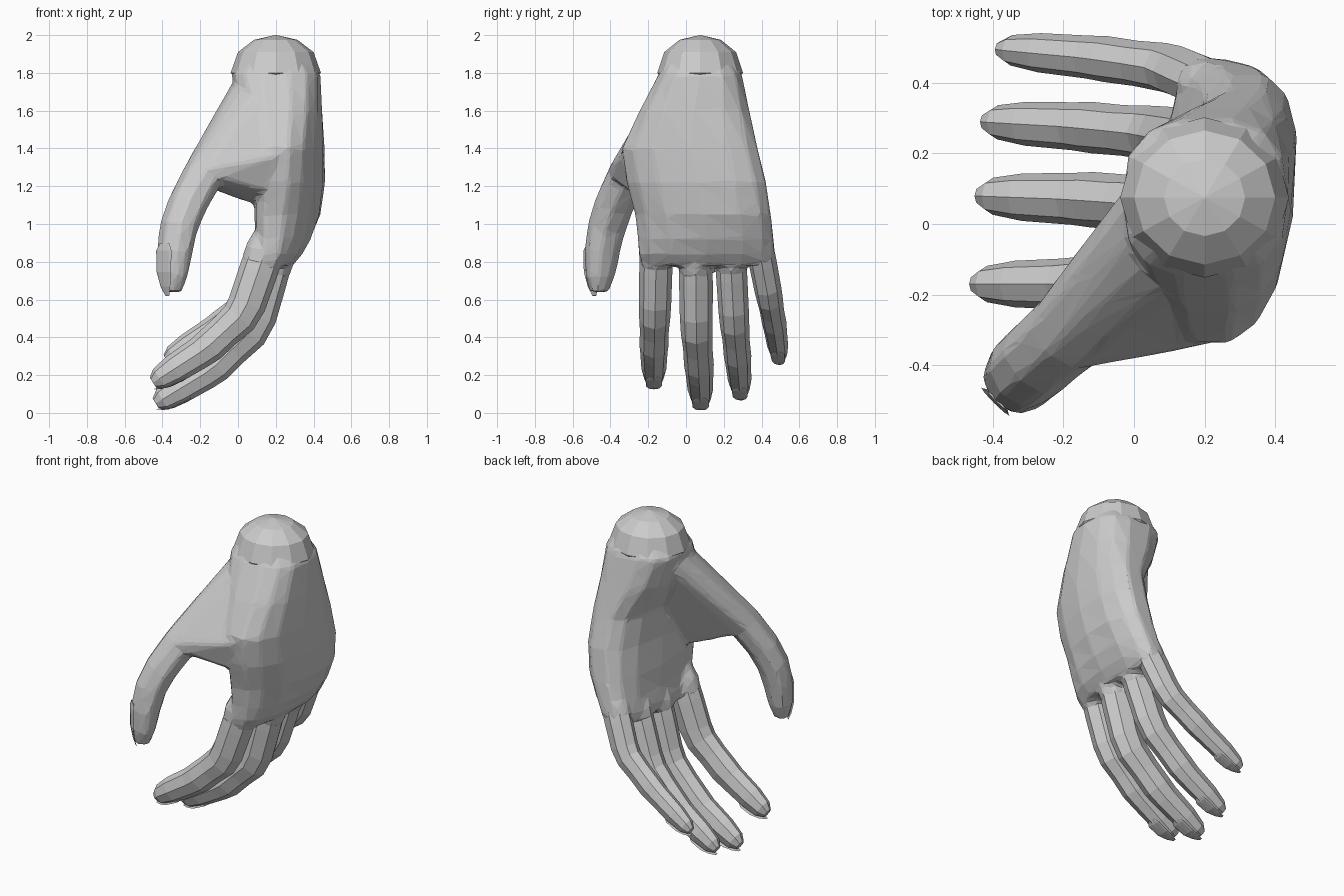
import bpy
import bmesh
from math import cos, sin, pi
from mathutils import Vector

cube = bpy.data.objects.get("Cube")
if cube:
    bpy.data.objects.remove(cube)

skin = bpy.data.materials.new("plain_grey")
skin.use_nodes = True
GREY = (0.6, 0.6, 0.6, 1)
skin.diffuse_color = GREY
skin.node_tree.nodes["Principled BSDF"].inputs["Base Color"].default_value = GREY


def add_loft(bm, rings):
    """Skin a list of equal-length rings and cap both ends."""
    loops = [[bm.verts.new(p) for p in ring] for ring in rings]
    n = len(loops[0])
    for a, b in zip(loops, loops[1:]):
        for i in range(n):
            j = (i + 1) % n
            bm.faces.new((a[i], a[j], b[j], b[i]))
    bm.faces.new(loops[0])
    bm.faces.new(loops[-1])


def add_hull(bm, points):
    """Closed convex solid around the points."""
    verts = [bm.verts.new(p) for p in points]
    result = bmesh.ops.convex_hull(bm, input=verts)
    inner = [v for v in result["geom_interior"] if isinstance(v, bmesh.types.BMVert)]
    bmesh.ops.delete(bm, geom=inner, context="VERTS")


def finish(name, bm):
    bmesh.ops.recalc_face_normals(bm, faces=bm.faces)
    mesh = bpy.data.meshes.new(name)
    bm.to_mesh(mesh)
    bm.free()
    mesh.materials.append(skin)
    obj = bpy.data.objects.new(name, mesh)
    bpy.context.collection.objects.link(obj)
    return obj


def level_ring(z, cx, cy, rx, ry, bow=0.0, tilt=0.0, e=1.0, n=14):
    """Horizontal rounded section; bow curls both edges, tilt slants it."""
    ring = []
    for i in range(n):
        c, s = cos(2 * pi * i / n), sin(2 * pi * i / n)
        x = rx * abs(c) ** e * (1 if c > 0 else -1)
        k = abs(s) ** e * (1 if s > 0 else -1)
        ring.append(Vector((cx + x - bow * k * k + tilt * k, cy + ry * k, z)))
    return ring


def frame(path, i, side):
    """Back-of-finger direction and sideways direction at a path point."""
    t = (path[min(i + 1, len(path) - 1)] - path[max(i - 1, 0)]).normalized()
    u = t.cross(side).normalized()
    return u, u.cross(t)


def tube_rings(path, radii, side, depth, n=8):
    """Tapered sections that stay square to the path."""
    rings = []
    for i, (p, r) in enumerate(zip(path, radii)):
        u, v = frame(path, i, side)
        rings.append([p + u * r * depth * cos(2 * pi * k / n)
                      + v * r * sin(2 * pi * k / n) for k in range(n)])
    return rings


def tube(name, path, radii, side, depth):
    bm = bmesh.new()
    add_loft(bm, tube_rings(path, radii, side, depth))
    finish(name, bm)


def nail(name, start, end, side, width, lift):
    """Thin tapered plate lying on the back of a fingertip."""
    path = [start.lerp(end, f) for f in (0, 0.15, 0.6, 0.9, 1.09)]
    u, _ = frame(path, 2, side)
    path = [p + u * lift * k for p, k in zip(path, (1.05, 1.08, 0.95, 0.7, 0.45))]
    tube(name, path, [width * k for k in (0.6, 0.95, 0.9, 0.6, 0.25)], side, depth=0.1)


# Rounded wrist stump
bm = bmesh.new()
add_loft(bm, [level_ring(z, 0.2, 0.075, r, r * 0.95, n=12) for z, r in
              ((2.0, 0.004), (1.975, 0.115), (1.91, 0.2), (1.8, 0.239), (1.77, 0.21))])
finish("wrist_cap", bm)

# Palm body, widening from the wrist to the knuckles
palm = ((1.88, 0.2, 0.075, 0.18, 0.17, 0, 0),
        (1.79, 0.2, 0.075, 0.236, 0.225, 0, 0),
        (1.6, 0.23, 0.045, 0.215, 0.295, 0, 0.02),
        (1.4, 0.285, 0.02, 0.165, 0.365, 0.02, 0.05),
        (1.22, 0.285, 0.055, 0.165, 0.375, 0.02, 0.055),
        (1.05, 0.27, 0.09, 0.16, 0.365, 0.03, 0.05),
        (0.92, 0.245, 0.105, 0.14, 0.365, 0.03, 0.03),
        (0.84, 0.215, 0.11, 0.125, 0.365, 0.02, 0.02),
        (0.78, 0.19, 0.11, 0.1, 0.35, 0.02, 0.02))
bm = bmesh.new()
add_loft(bm, [level_ring(*s, e=0.75) for s in palm])

# Fleshy wedge that joins wrist, palm edge and thumb base
THUMB_SIDE = Vector((0.7, -0.7, 0))
thumb = [Vector(p) for p in ((-0.09, -0.22, 1.42), (-0.19, -0.31, 1.25), (-0.27, -0.38, 1.1),
                             (-0.315, -0.42, 0.98), (-0.335, -0.445, 0.85),
                             (-0.345, -0.455, 0.73), (-0.35, -0.46, 0.64))]
thumb_rings = tube_rings(thumb, (0.1, 0.12, 0.116, 0.112, 0.104, 0.088, 0.055), THUMB_SIDE, 0.85)
edge = [Vector(p) for p in ((0.2, -0.345, 1.36), (0.29, -0.27, 1.3), (0.21, -0.28, 1.16),
                            (0.09, -0.12, 1.1), (0.12, 0.0, 1.35))]
add_hull(bm, level_ring(1.8, 0.2, 0.075, 0.2, 0.19) + thumb_rings[1] + edge)
add_loft(bm, thumb_rings)

# Knuckle pads blend the finger roots into the palm
SIDE = Vector((0, 1, 0))
fingers = {
    "index": (1.03, (0.18, -0.155, 0.96), (0.03, -0.165, 0.525), (-0.17, -0.17, 0.34), (-0.45, -0.17, 0.16)),
    "middle": (1.05, (0.22, 0.05, 0.94), (0.085, 0.055, 0.45), (-0.14, 0.07, 0.23), (-0.435, 0.08, 0.05)),
    "ring": (0.97, (0.23, 0.23, 0.94), (0.075, 0.255, 0.49), (-0.14, 0.275, 0.28), (-0.42, 0.29, 0.1)),
    "little": (0.87, (0.26, 0.375, 0.96), (0.11, 0.44, 0.62), (-0.1, 0.47, 0.46), (-0.38, 0.495, 0.285)),
}
for size, *pts in fingers.values():
    k, a = Vector(pts[0]), Vector(pts[1])
    root = [k, k.lerp(a, 0.25), k.lerp(a, 0.42)]
    add_loft(bm, tube_rings(root, [size * r for r in (0.07, 0.092, 0.086)], SIDE, 1.2))

# Melt the overlapping solids into one coarse faceted skin
body = finish("palm_and_thumb", bm)
remesh = body.modifiers.new("fuse", "REMESH")
remesh.mode = "VOXEL"
remesh.voxel_size = 0.015
smooth = body.modifiers.new("soften", "SMOOTH")
smooth.factor = 0.5
smooth.iterations = 6
coarse = body.modifiers.new("facet", "DECIMATE")
coarse.ratio = 0.04

nail("thumb_nail", thumb[4] + Vector((0, 0, 0.04)), thumb[6], THUMB_SIDE, 0.06, 0.073)

# Four fingers: knuckle, two joints and tip, with slimmer spans between
for name, (size, *pts) in fingers.items():
    k, a, b, tip = (Vector(p) for p in pts)
    path = [k, k.lerp(a, 0.3), k.lerp(a, 0.5), a.lerp(k, 0.12), a.lerp(b, 0.12), a.lerp(b, 0.5),
            b.lerp(a, 0.1), b.lerp(tip, 0.12), b.lerp(tip, 0.6), b.lerp(tip, 0.88), tip]
    radii = (0.05, 0.084, 0.085, 0.083, 0.08, 0.074, 0.075, 0.07, 0.064, 0.05, 0.026)
    tube(name + "_finger", path, [r * size for r in radii], SIDE, 1.18)
    nail(name + "_nail", b.lerp(tip, 0.5), tip, SIDE, 0.045 * size, 0.066 * size)
